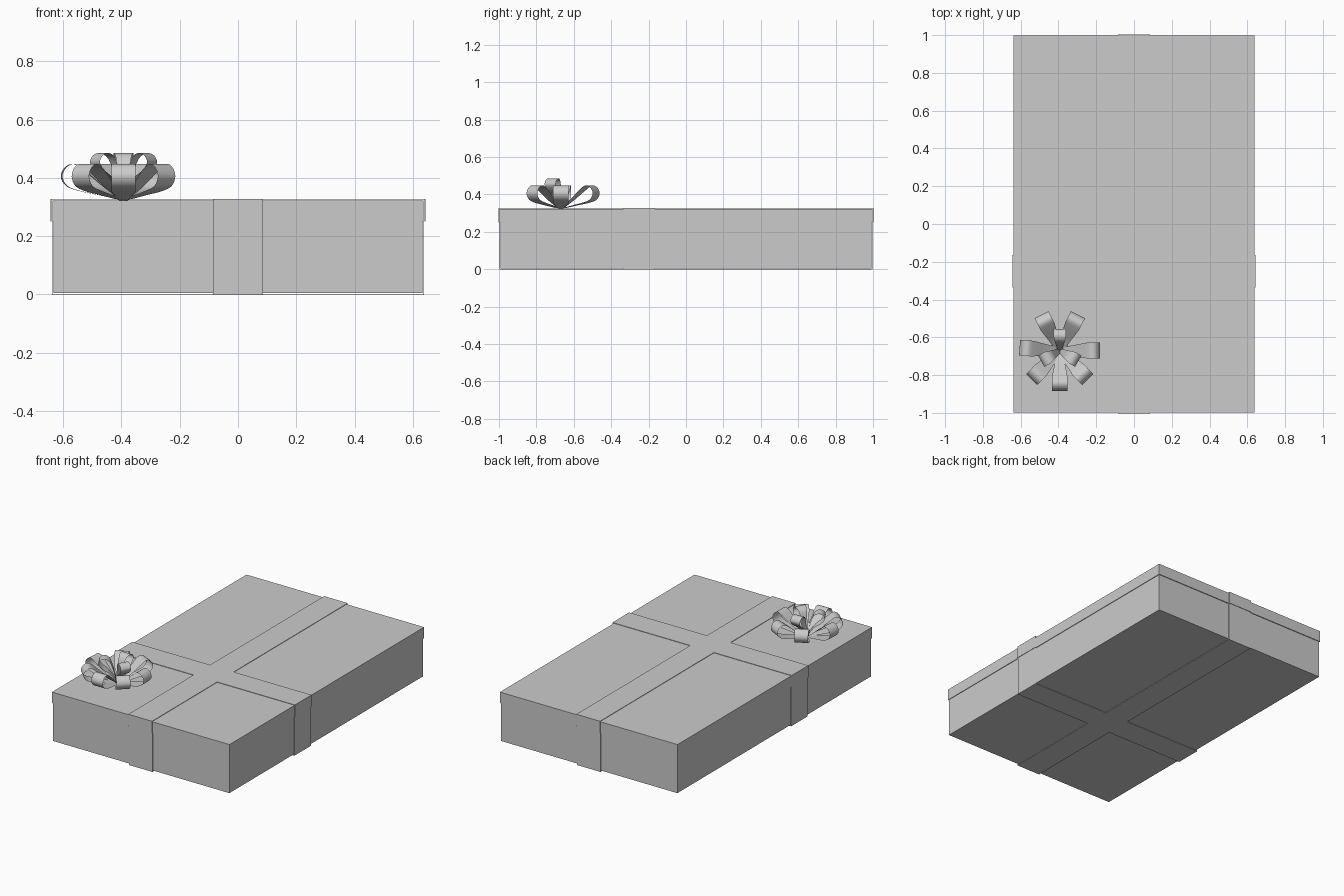
import bpy
from math import radians
from mathutils import Matrix, Vector

if "Cube" in bpy.data.objects:
    bpy.data.objects.remove(bpy.data.objects["Cube"])


def mesh_object(name, verts, faces):
    me = bpy.data.meshes.new(name)
    me.from_pydata(verts, [], faces)
    ob = bpy.data.objects.new(name, me)
    bpy.context.collection.objects.link(ob)
    return ob


def box(name, x, y, z0, z1):
    bpy.ops.mesh.primitive_cube_add(size=1, location=(0, 0, (z0 + z1) / 2))
    ob = bpy.context.object
    ob.name = name
    ob.scale = (2 * x, 2 * y, z1 - z0)
    bpy.ops.object.transform_apply(location=True, scale=True)
    return ob


def strip(name, path, widths, matrix):
    """Sweep a (distance, height) path sideways into a ribbon sheet."""
    verts = [matrix @ Vector((r, s * w / 2, z))
             for (r, z), w in zip(path, widths) for s in (-1, 1)]
    faces = [(2 * i, 2 * i + 2, 2 * i + 3, 2 * i + 1) for i in range(len(path) - 1)]
    return mesh_object(name, verts, faces)


def smooth_path(pts, steps=4):
    """Catmull-Rom curve through the profile points."""
    p = [Vector(q) for q in pts]
    p = [p[0]] + p + [p[-1]]
    out = []
    for a, b, c, d in zip(p, p[1:], p[2:], p[3:]):
        for k in range(steps):
            t = k / steps
            out.append(0.5 * (2 * b + (c - a) * t + (2 * a - 5 * b + 4 * c - d) * t * t
                              + (3 * b - a - 3 * c + d) * t ** 3))
    return out + [p[-1]]


# Box and overhanging lid
LID_Z, TOP = 0.25, 0.322
box("box_body", 0.633, 0.992, 0.004, LID_Z + 0.03)
box("lid", 0.637, 0.997, LID_Z, TOP)

# Ribbons: a band around the body and one over the lid, in each direction
G = 0.003
for name, half_b, half_l, mat in (
        ("long", 0.992, 0.997, Matrix.Rotation(radians(90), 4, 'Z')),
        ("cross", 0.633, 0.637, Matrix.Translation((0, -0.25, 0)))):
    b, l = half_b + G, half_l + G
    body = [(-b, LID_Z), (-b, 0), (b, 0), (b, LID_Z)]
    lid = [(l, LID_Z), (l, TOP + G), (-l, TOP + G), (-l, LID_Z)]
    for part, path in (("body", body), ("lid", lid)):
        ob = strip(f"{name}_ribbon_{part}", path, [0.17] * 4, mat)
        mod = ob.modifiers.new("thickness", 'SOLIDIFY')
        mod.thickness = G
        mod.offset = 1 if part == "x" else -1
        mod.use_even_offset = True

# Bow: seven low outer loops and three raised inner loops
OUTER = [(0, 0), (0.08, 0.018), (0.15, 0.033), (0.195, 0.05), (0.213, 0.083),
         (0.198, 0.115), (0.168, 0.125), (0.13, 0.1), (0.065, 0.045), (0, 0)]
INNER = [(0, 0), (0.05, 0.07), (0.09, 0.1), (0.113, 0.13), (0.1, 0.156),
         (0.072, 0.162), (0.044, 0.14), (0.022, 0.075), (0, 0)]


def bow_loops(name, profile, angles, width):
    path = smooth_path(profile)
    reach = max(p.x for p in path)
    widths = [width * (0.35 + 0.65 * min(1, p.x / reach * 1.5)) for p in path]
    for i, a in enumerate(angles):
        m = Matrix.Translation((-0.393, -0.67, TOP)) @ Matrix.Rotation(radians(a), 4, 'Z')
        ob = strip(f"{name}_{i + 1}", path, widths, m)
        for poly in ob.data.polygons:
            poly.use_smooth = True


bow_loops("bow_outer_loop", OUTER, (-90, -46, 0, 63, 117, 176, 226), 0.083)
bow_loops("bow_inner_loop", INNER, (90, 210, 330), 0.068)
